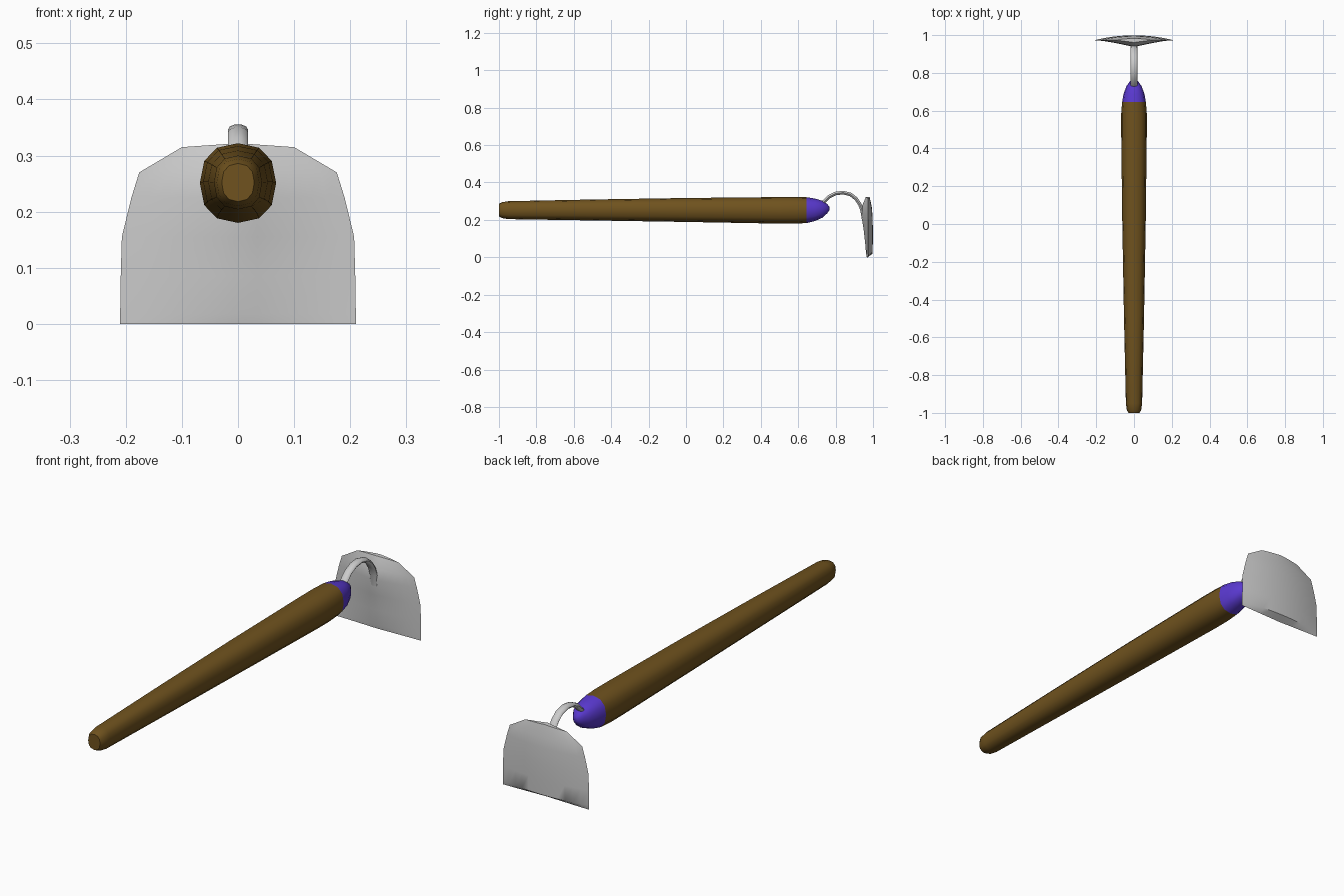
import bpy, bmesh
from math import sin, cos, pi, atan2

if "Cube" in bpy.data.objects:
    bpy.data.objects.remove(bpy.data.objects["Cube"])


def paint(obj, name, rgb):
    mat = bpy.data.materials.new(name)
    mat.diffuse_color = (*rgb, 1)
    mat.use_nodes = True
    mat.node_tree.nodes["Principled BSDF"].inputs["Base Color"].default_value = mat.diffuse_color
    obj.data.materials.append(mat)


def finish(bm, name, angle=50):
    bmesh.ops.remove_doubles(bm, verts=bm.verts, dist=0.0004)
    bmesh.ops.recalc_face_normals(bm, faces=bm.faces)
    mesh = bpy.data.meshes.new(name)
    bm.to_mesh(mesh)
    bm.free()
    obj = bpy.data.objects.new(name, mesh)
    bpy.context.collection.objects.link(obj)
    bpy.ops.object.select_all(action='DESELECT')
    obj.select_set(True)
    bpy.context.view_layer.objects.active = obj
    bpy.ops.object.shade_smooth_by_angle(angle=angle * pi / 180)
    return obj


def loft(name, rings, sides, power=1.0):
    """Rings are (y, z, half width, half height, tilt), swept in the yz plane."""
    bm = bmesh.new()
    loops = []
    for y, z, rx, rn, tilt in rings:
        loop = []
        for i in range(sides):
            a = 2 * pi * i / sides
            c, s = cos(a), sin(a)
            c = abs(c) ** power * (1 if c > 0 else -1)
            s = abs(s) ** power * (1 if s > 0 else -1)
            loop.append(bm.verts.new((rx * c, y - rn * s * sin(tilt),
                                      z + rn * s * cos(tilt))))
        loops.append(loop)
    for a, b in zip(loops, loops[1:]):
        for i in range(sides):
            j = (i + 1) % sides
            bm.faces.new((a[i], a[j], b[j], b[i]))
    bm.faces.new(loops[0])
    bm.faces.new(loops[-1])
    return finish(bm, name)


# Wooden grip, tapering to a rounded end
grip = loft("handle", [
    (-1.0, 0.252, 0.029, 0.034, 0), (-0.985, 0.252, 0.038, 0.042, 0),
    (-0.95, 0.252, 0.043, 0.048, 0), (-0.5, 0.253, 0.053, 0.056, 0),
    (0.0, 0.253, 0.062, 0.064, 0), (0.5, 0.251, 0.068, 0.071, 0),
    (0.58, 0.251, 0.068, 0.071, 0), (0.645, 0.252, 0.063, 0.069, 0)], 12, 0.85)
paint(grip, "wood", (0.16, 0.085, 0.013))

# Coloured collar closing the front of the grip
collar = loft("collar", [
    (0.645, 0.252, 0.063, 0.069, 0), (0.69, 0.254, 0.055, 0.060, 0),
    (0.73, 0.257, 0.040, 0.045, 0), (0.755, 0.260, 0.022, 0.025, 0),
    (0.766, 0.261, 0.008, 0.010, 0)], 12, 0.85)
paint(collar, "purple", (0.10, 0.04, 0.62))

# Bent metal neck
path = [(0.715, 0.27), (0.738, 0.298), (0.765, 0.324), (0.80, 0.341),
        (0.84, 0.346), (0.88, 0.336), (0.91, 0.312), (0.93, 0.282),
        (0.942, 0.25), (0.95, 0.20)]
rings = []
for i, (y, z) in enumerate(path):
    y0, z0 = path[max(i - 1, 0)]
    y1, z1 = path[min(i + 1, len(path) - 1)]
    rings.append((y, z, 0.018, 0.010, atan2(z1 - z0, y1 - y0)))
loft("neck", rings, 10)

# Blade: rows of (z, half width, front bulge, back bulge)
rows = [(0.0, 0.21, 0.006, -0.006), (0.018, 0.21, 0.010, 0.024),
        (0.085, 0.209, 0.016, 0.026), (0.155, 0.207, 0.024, 0.026),
        (0.225, 0.190, 0.036, 0.024), (0.27, 0.176, 0.033, 0.020),
        (0.315, 0.10, 0.012, 0.009)]
RIM = 0.973
bm = bmesh.new()
columns = []
N = 12
for i in range(N + 1):
    u = -1 + 2 * i / N
    col = []
    for side in (-1, 1):
        for k, (z, w, front, back) in (enumerate(rows) if side < 0
                                       else reversed(list(enumerate(rows)))):
            if k == len(rows) - 1:
                z += 0.007 * (1 - abs(u))
            if side < 0 or k == 0:
                y = RIM - front * (1 - abs(u)) ** 1.2
            else:
                y = RIM + back * (1 - u * u)
            col.append(bm.verts.new((u * w, y, z)))
    columns.append(col)
for a, b in zip(columns, columns[1:]):
    for j in range(len(a) - 1):
        bm.faces.new((a[j], a[j + 1], b[j + 1], b[j]))
finish(bm, "blade")
